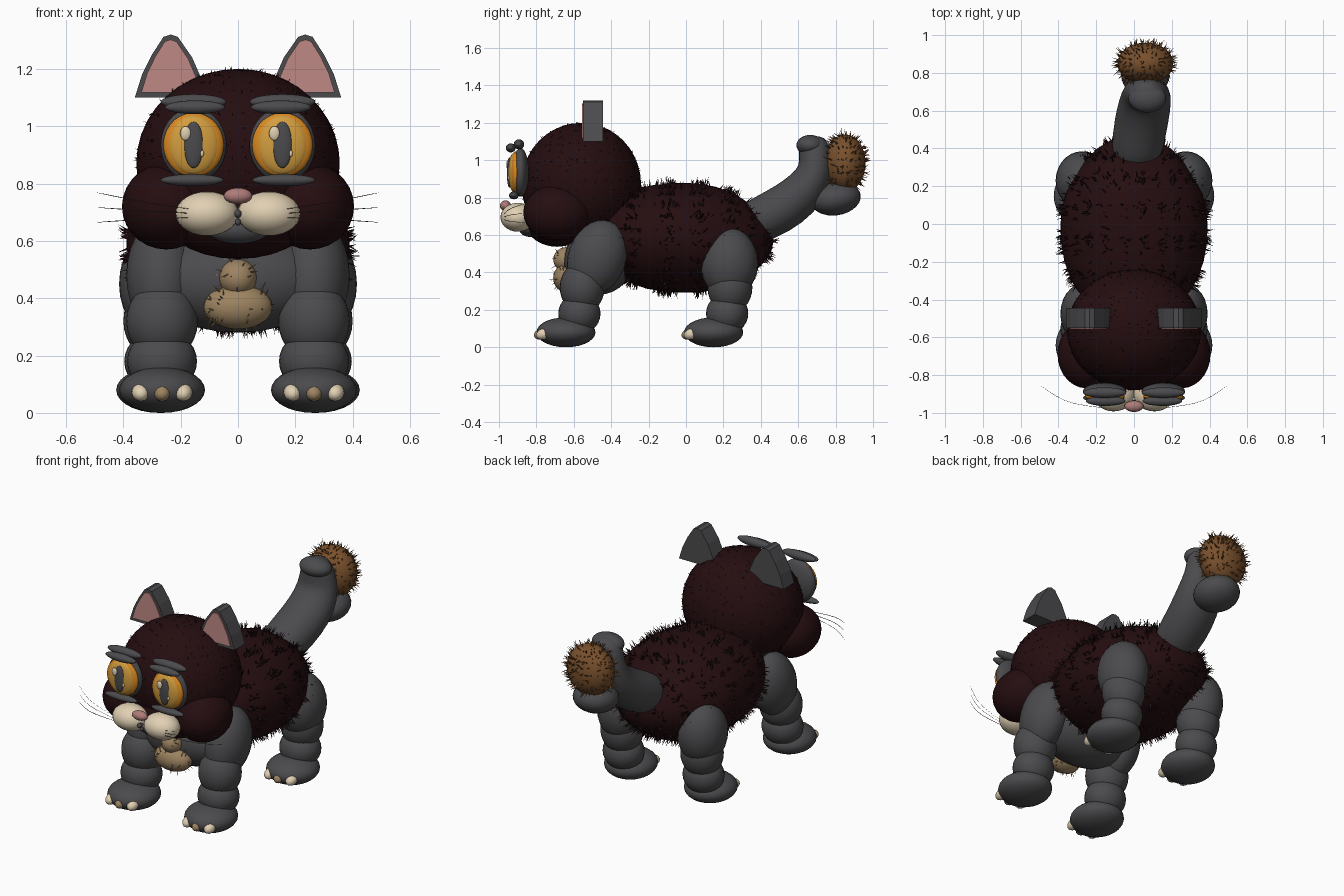
import bpy, bmesh, math, random
from mathutils import Vector, Matrix

random.seed(4)
cube = bpy.data.objects.get("Cube")
if cube:
    bpy.data.objects.remove(cube)


def material(name, r, g, b):
    m = bpy.data.materials.new(name)
    m.use_nodes = True
    m.diffuse_color = (r, g, b, 1)
    bsdf = m.node_tree.nodes["Principled BSDF"]
    bsdf.inputs["Base Color"].default_value = (r, g, b, 1)
    bsdf.inputs["Roughness"].default_value = 0.8
    return m


DARK = material("dark maroon fur", 0.018, 0.004, 0.005)
GREY = material("charcoal grey", 0.07, 0.07, 0.075)
CREAM = material("cream", 0.75, 0.63, 0.45)
TAN = material("tan", 0.34, 0.23, 0.12)
PINK = material("ear pink", 0.52, 0.25, 0.23)
NOSE = material("nose pink", 0.42, 0.2, 0.19)
ORANGE = material("orange", 0.7, 0.25, 0.015)
AMBER = material("amber", 0.65, 0.34, 0.05)
BROWN = material("brown", 0.19, 0.08, 0.025)


def finish(name, bm, mat, smooth=True):
    bmesh.ops.recalc_face_normals(bm, faces=bm.faces)
    mesh = bpy.data.meshes.new(name)
    bm.to_mesh(mesh)
    bm.free()
    mesh.materials.append(mat)
    for p in mesh.polygons:
        p.use_smooth = smooth
    obj = bpy.data.objects.new(name, mesh)
    bpy.context.collection.objects.link(obj)
    return obj


def ball(name, centre, radii, mat, tilt=0.0, seg=28):
    """Ellipsoid, optionally tilted about the sideways axis."""
    bm = bmesh.new()
    m = (Matrix.Translation(centre) @ Matrix.Rotation(tilt, 4, 'X')
         @ Matrix.Diagonal((*radii, 1)))
    bmesh.ops.create_uvsphere(bm, u_segments=seg, v_segments=seg // 2,
                              radius=1, matrix=m)
    return finish(name, bm, mat)


def loft(name, rings, mat, seg=24):
    """Skin of ellipses along a path; ring = x, y, z, half width, half height."""
    bm = bmesh.new()
    centres = [Vector(r[:3]) for r in rings]
    loops = []
    for i, (x, y, z, rx, rz) in enumerate(rings):
        t = centres[min(i + 1, len(rings) - 1)] - centres[max(i - 1, 0)]
        up = Vector((0, -t.z, t.y)).normalized()
        loops.append([bm.verts.new(centres[i] + Vector((rx * math.cos(a), 0, 0))
                                   + up * rz * math.sin(a))
                      for a in (math.tau * k / seg for k in range(seg))])
    for a, b in zip(loops, loops[1:]):
        for k in range(seg):
            n = (k + 1) % seg
            bm.faces.new((a[k], a[n], b[n], b[k]))
    bm.faces.new(loops[0])
    bm.faces.new(loops[-1])
    obj = finish(name, bm, mat)
    sub = obj.modifiers.new("smooth", 'SUBSURF')
    sub.levels = sub.render_levels = 1
    return obj


def fur(name, skin, count, length, mat, width=0.004):
    """Thin spikes scattered over a skin."""
    bm = bmesh.new()
    polys = list(skin.data.polygons)
    for p in random.choices(polys, weights=[q.area for q in polys], k=count):
        pts = [skin.data.vertices[i].co for i in p.vertices]
        w = [random.random() for _ in pts]
        base = sum((c * k for c, k in zip(pts, w)), Vector()) / sum(w)
        jitter = Vector([random.uniform(-0.5, 0.5) for _ in range(3)])
        d = (p.normal + jitter).normalized()
        u = d.orthogonal().normalized() * width
        v = d.cross(u)
        root = [bm.verts.new(base - d * 0.01 + c) for c in (u, v - u, -v - u)]
        tip = bm.verts.new(base + d * length * random.uniform(0.4, 1))
        for i in range(3):
            bm.faces.new((root[i], root[(i + 1) % 3], tip))
    return finish(name, bm, mat, False)


def plate(name, outline, y0, y1, mat):
    """Outline in x and z, extruded from front to back."""
    bm = bmesh.new()
    face = bm.faces.new([bm.verts.new((x, y0, z)) for x, z in outline])
    new = bmesh.ops.extrude_face_region(bm, geom=[face])["geom"]
    bmesh.ops.translate(bm, vec=(0, y1 - y0, 0),
                        verts=[g for g in new if isinstance(g, bmesh.types.BMVert)])
    return finish(name, bm, mat, False)


# Body and chest
body = loft("body", [(0, -0.54, 0.6, 0.05, 0.04), (0, -0.5, 0.61, 0.18, 0.12),
                     (0, -0.38, 0.61, 0.3, 0.22), (0, -0.2, 0.585, 0.385, 0.29),
                     (0, 0, 0.587, 0.4, 0.3), (0, 0.15, 0.58, 0.38, 0.29),
                     (0, 0.3, 0.575, 0.295, 0.225), (0, 0.41, 0.57, 0.2, 0.14),
                     (0, 0.47, 0.57, 0.07, 0.05)], DARK)
fur("body_fur", body, 1300, 0.045, DARK)
fur("body_guard_hair", body, 300, 0.035, GREY, 0.003)
ball("chest", (0, -0.47, 0.46), (0.32, 0.185, 0.18), GREY)
for part, z, rx, rz in (("upper", 0.47, 0.066, 0.066), ("lower", 0.37, 0.12, 0.078)):
    tuft = ball(part + "_chest_tuft", (0, -0.635, z), (rx, 0.075, rz), TAN)
    fur(part + "_chest_tuft_fur", tuft, 60, 0.04, TAN, 0.003)

# Head, jaw and cheeks
head = ball("head", (0, -0.56, 0.87), (0.355, 0.32, 0.33), DARK, seg=40)
fur("head_fur", head, 600, 0.016, DARK, 0.003)
fur("head_guard_hair", head, 150, 0.012, GREY, 0.002)
ball("jaw", (0, -0.69, 0.7), (0.27, 0.185, 0.163), DARK)
ball("lower_lip", (0, -0.835, 0.64), (0.11, 0.06, 0.05), GREY)
ball("nose", (0, -0.965, 0.757), (0.05, 0.03, 0.028), NOSE)
ball("mouth", (0, -0.965, 0.695), (0.013, 0.02, 0.015), GREY, seg=16)
ball("mouth_lower", (0, -0.945, 0.665), (0.01, 0.015, 0.012), GREY, seg=16)

ear_outline = [(0.36, 1.1), (0.335, 1.18), (0.3, 1.25), (0.26, 1.312), (0.235, 1.32),
               (0.21, 1.312), (0.16, 1.24), (0.125, 1.16), (0.115, 1.1)]

for s, side in ((1, "left"), (-1, "right")):
    ball(side + "_cheek", (s * 0.25, -0.69, 0.72), (0.155, 0.18, 0.15), DARK)
    ball(side + "_muzzle", (s * 0.108, -0.9, 0.695), (0.11, 0.092, 0.077), CREAM)

    # Ears
    plate(side + "_ear", [(s * x, z) for x, z in ear_outline], -0.55, -0.445, GREY)
    inner = [(s * (0.235 + (x - 0.235) * 0.82), 1.21 + (z - 1.21) * 0.84)
             for x, z in ear_outline]
    plate(side + "_inner_ear", inner, -0.557, -0.549, PINK)

    # Eyes
    ex, ez = s * 0.155, 0.935
    ball(side + "_eye_socket", (ex, -0.885, ez), (0.115, 0.045, 0.13), GREY)
    ball(side + "_eye_rim", (ex, -0.912, ez), (0.106, 0.032, 0.112), ORANGE)
    ball(side + "_iris", (ex, -0.92, ez), (0.09, 0.031, 0.104), AMBER)
    ball(side + "_pupil", (ex, -0.944, ez), (0.034, 0.014, 0.081), GREY)
    ball(side + "_glint", (ex - 0.028, -0.952, ez + 0.04), (0.019, 0.009, 0.025), CREAM, seg=16)
    ball(side + "_small_glint", (ex + 0.029, -0.948, ez - 0.03), (0.007, 0.007, 0.012), CREAM, seg=12)

    # Brows and lower lids
    ball(side + "_brow_back", (s * 0.155, -0.893, 1.085), (0.115, 0.028, 0.027), GREY)
    ball(side + "_brow_front", (s * 0.15, -0.937, 1.066), (0.105, 0.026, 0.024), GREY)
    ball(side + "_lower_lid", (s * 0.16, -0.92, 0.812), (0.11, 0.026, 0.021), GREY)

    # Whiskers
    for i in (-1, 0, 1):
        loft(f"{side}_whisker_{i + 2}",
             [(s * 0.14, -0.975, 0.695 + i * 0.012, 0.002, 0.002),
              (s * 0.33, -0.955, 0.705 + i * 0.03, 0.002, 0.002),
              (s * 0.42, -0.91, 0.712 + i * 0.042, 0.002, 0.002),
              (s * 0.5, -0.85, 0.717 + i * 0.053, 0.001, 0.001)], GREY, 5)

    # Legs: an upper part, then knee, ankle and paw
    for end, y, x in (("front", -0.79, 0.265), ("back", 0, 0.275)):
        x *= s
        if end == "front":
            ball(side + "_shoulder", (x, -0.475, 0.48), (0.125, 0.155, 0.205), GREY, -0.35)
        else:
            ball(side + "_thigh", (x, 0.23, 0.45), (0.14, 0.155, 0.19), GREY)
        name = f"{side}_{end}_"
        ball(name + "knee", (x, y + 0.235, 0.32), (0.125, 0.12, 0.14), GREY)
        ball(name + "ankle", (x, y + 0.22, 0.18), (0.122, 0.113, 0.11), GREY)
        ball(name + "paw", (x, y + 0.148, 0.08), (0.15, 0.158, 0.08), GREY)
        for k in (-1, 0, 1):
            ball(f"{name}toe_{k + 2}", (x + k * 0.074, y + 0.02 + 0.012 * abs(k), 0.072),
                 (0.032, 0.045, 0.03), TAN if k == 0 else CREAM, 0.3, 16)

# Tail with a curled tip, a lower lobe and a furry ball
loft("tail", [(0.01, 0.3, 0.64, 0.12, 0.11), (0.02, 0.42, 0.69, 0.14, 0.125),
              (0.04, 0.55, 0.76, 0.145, 0.125), (0.06, 0.65, 0.85, 0.14, 0.115),
              (0.065, 0.7, 0.95, 0.125, 0.095), (0.065, 0.69, 1.04, 0.105, 0.088),
              (0.065, 0.68, 1.1, 0.085, 0.075), (0.065, 0.68, 1.13, 0.04, 0.04)], GREY)
ball("tail_curl", (0.07, 0.665, 1.08), (0.1, 0.075, 0.055), GREY)
ball("tail_lobe", (0.06, 0.8, 0.795), (0.13, 0.135, 0.09), GREY, 0.15)
tip = ball("tail_ball", (0.06, 0.85, 0.985), (0.148, 0.11, 0.153), BROWN)
fur("tail_ball_fur", tip, 320, 0.045, BROWN)
fur("tail_ball_guard_hair", tip, 60, 0.03, GREY, 0.003)
